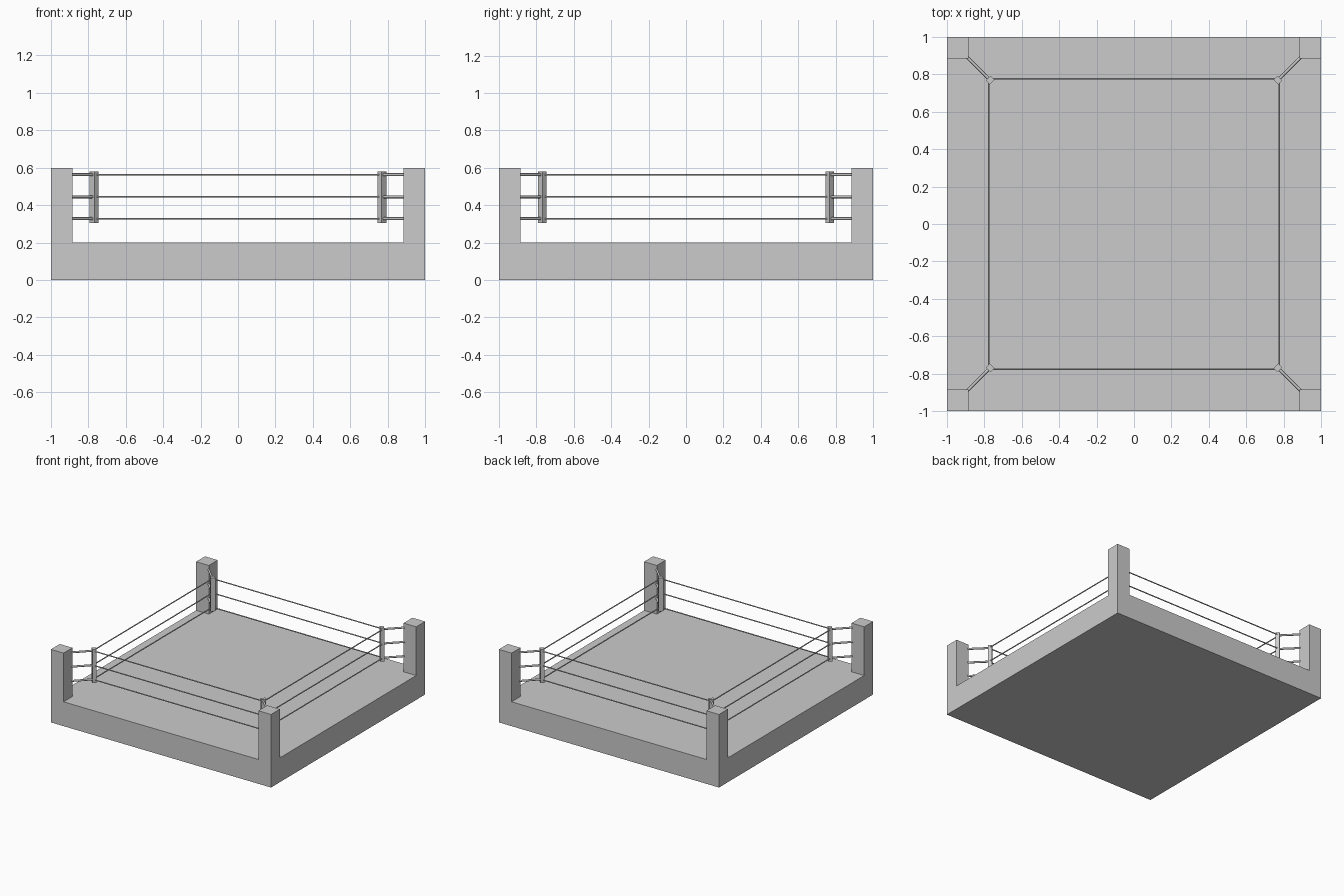
import bpy
from math import radians, sqrt
from mathutils import Vector

if "Cube" in bpy.data.objects:
    bpy.data.objects.remove(bpy.data.objects["Cube"])


def box(name, size, loc, rot=0):
    bpy.ops.mesh.primitive_cube_add(size=1, location=loc, rotation=(0, 0, radians(rot)))
    ob = bpy.context.object
    ob.name = name
    ob.scale = size
    return ob


def rod(name, a, b, radius, sides=8):
    a, b = Vector(a), Vector(b)
    bpy.ops.mesh.primitive_cylinder_add(vertices=sides, radius=radius, depth=(b - a).length,
                                        location=(a + b) / 2)
    ob = bpy.context.object
    ob.name = name
    ob.rotation_euler = (b - a).to_track_quat('Z', 'Y').to_euler()
    bpy.ops.object.shade_smooth_by_angle(angle=radians(50))
    return ob


HEIGHTS = (0.328, 0.445, 0.563)
PAD = 0.769
ROPE = 0.776

# platform
box("platform", (2, 2, 0.2), (0, 0, 0.1))

corners = [(-1, -1), (1, -1), (1, 1), (-1, 1)]
for i, (sx, sy) in enumerate(corners):
    # corner post and the turnbuckle pad turned to face the middle
    box("corner_post", (0.115, 0.115, 0.4), (sx * 0.9425, sy * 0.9425, 0.4))
    box("corner_pad", (0.03, 0.036, 0.275), (sx * PAD, sy * PAD, 0.4425), 45 * sx * sy)
    nx, ny = corners[(i + 1) % 4]
    for z in HEIGHTS:
        # link from post to pad, and rope to the next corner
        rod("turnbuckle", (sx * PAD, sy * PAD, z), (sx * 0.895, sy * 0.895, z), 0.008)
        rod("rope", (sx * ROPE, sy * ROPE, z), (nx * ROPE, ny * ROPE, z), 0.0045)
